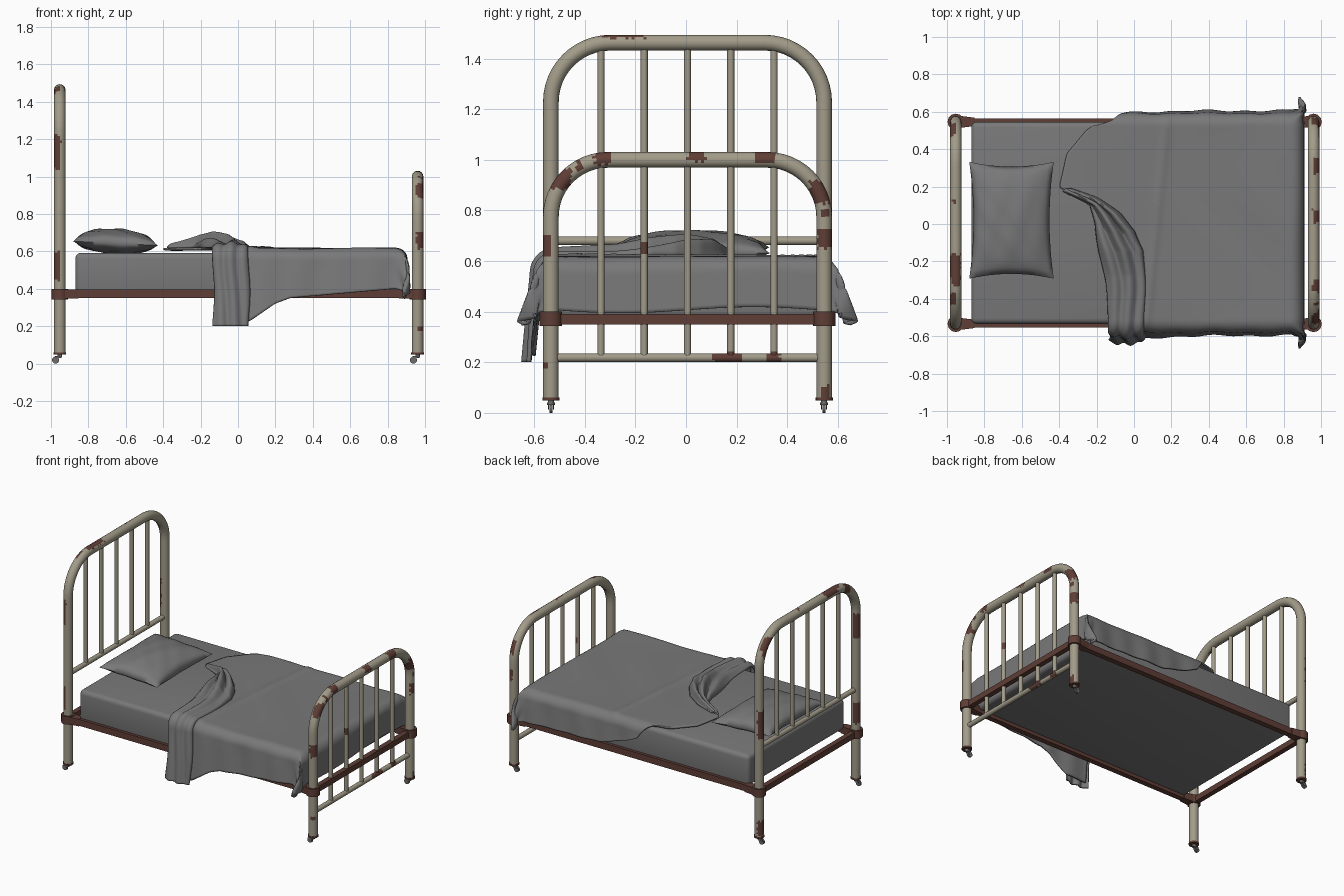
import bpy, bmesh, math, random
from mathutils import Vector

if "Cube" in bpy.data.objects:
    bpy.data.objects.remove(bpy.data.objects["Cube"])

random.seed(4)
CY = 0.006          # bed centre line in y
HEAD, FOOT = -0.953, 0.96
POST = 0.54         # half spacing of the posts


def mat(name, rgb):
    m = bpy.data.materials.new(name)
    m.diffuse_color = (*rgb, 1)
    m.use_nodes = True
    m.node_tree.nodes["Principled BSDF"].inputs["Base Color"].default_value = m.diffuse_color
    return m


CREAM = mat("cream paint", (0.36, 0.33, 0.25))
RUST = mat("rust brown", (0.115, 0.048, 0.037))
CLOTH = mat("grey cloth", (0.19, 0.19, 0.19))
METAL = mat("caster metal", (0.16, 0.15, 0.145))


def finish(name, bm, mats, angle=40):
    bmesh.ops.recalc_face_normals(bm, faces=bm.faces)
    me = bpy.data.meshes.new(name)
    bm.to_mesh(me)
    bm.free()
    ob = bpy.data.objects.new(name, me)
    bpy.context.collection.objects.link(ob)
    for m in mats:
        me.materials.append(m)
    bpy.ops.object.select_all(action='DESELECT')
    ob.select_set(True)
    bpy.context.view_layer.objects.active = ob
    bpy.ops.object.shade_smooth_by_angle(angle=math.radians(angle))
    return ob


def box(name, lo, hi, m, bevel=0.0, seg=1):
    bm = bmesh.new()
    bmesh.ops.create_cube(bm, size=1)
    for v in bm.verts:
        v.co = Vector([l + (c + 0.5) * (h - l) for c, l, h in zip(v.co, lo, hi)])
    if bevel:
        bmesh.ops.bevel(bm, geom=bm.edges[:], offset=bevel, segments=seg, profile=0.5, affect='EDGES')
    return finish(name, bm, [m])


def lerp(x, pts):
    if x <= pts[0][0]:
        return pts[0][1]
    for (x0, y0), (x1, y1) in zip(pts, pts[1:]):
        if x <= x1:
            return y0 + (y1 - y0) * (x - x0) / (x1 - x0)
    return pts[-1][1]


# Rust patches: centre and half size
PATCHES = [
    (-0.98, -0.54, 1.13, .03, .05, .09), (-0.98, -0.54, 0.52, .03, .05, .075), (-0.99, 0.53, 0.85, .03, .05, .10),
    (-0.96, -0.23, 1.49, .03, .07, .03), (-0.98, -0.40, 1.46, .03, .03, .05), (-0.97, 0.49, 1.37, .02, .05, .06),
    (-0.96, 0.12, 1.49, .01, .015, .02), (-0.99, 0.54, 0.12, .03, .05, .05), (-0.96, -0.27, 1.50, .05, .06, .02),
    (0.98, -0.33, 1.01, .025, .035, .03), (0.98, -0.49, 0.92, .03, .04, .04), (0.98, 0.04, 1.03, .025, .035, .035),
    (0.98, 0.31, 1.02, .025, .04, .035), (0.98, 0.53, 0.87, .03, .04, .045), (0.99, -0.55, 0.66, .035, .02, .045),
    (0.98, 0.55, 0.69, .03, .03, .04), (0.98, 0.55, 0.08, .03, .02, .03), (0.975, -0.165, 0.65, .02, .02, .025),
    (0.975, 0.165, 0.22, .015, .06, .02), (0.975, 0.345, 0.22, .015, .03, .02), (0.98, -0.54, 0.92, .02, .04, .03),
    (0.98, 0.55, 0.79, .02, .015, .01), (0.98, -0.42, 0.98, .03, .012, .02), (0.98, -0.56, 0.19, .02, .02, .01)]


# Painted tube swept along a path lying in a plane of constant x
def tube(name, x, path, r, sides=16, step=0.012):
    pts = [path[0]]
    for (y0, z0), (y1, z1) in zip(path, path[1:]):
        n = max(1, round(math.hypot(y1 - y0, z1 - z0) / step))
        pts += [(y0 + (y1 - y0) * i / n, z0 + (z1 - z0) * i / n) for i in range(1, n + 1)]
    bm = bmesh.new()
    rings = []
    for i, (y, z) in enumerate(pts):
        a, b = pts[max(i - 1, 0)], pts[min(i + 1, len(pts) - 1)]
        t = Vector((0, b[0] - a[0], b[1] - a[1])).normalized()
        n = Vector((0, -t.z, t.y))
        rings.append([bm.verts.new(Vector((x, y + CY, z)) + r * (n * math.cos(k) + Vector((1, 0, 0)) * math.sin(k)))
                      for k in [2 * math.pi * j / sides for j in range(sides)]])
    for A, B in zip(rings, rings[1:]):
        for j in range(sides):
            k = (j + 1) % sides
            bm.faces.new((A[j], A[k], B[k], B[j]))
    bm.faces.new(rings[0])
    bm.faces.new(rings[-1])
    for f in bm.faces:
        c = f.calc_center_median()
        e = 1 + random.uniform(-0.15, 0.1)
        if any(all(abs(c[k] - p[k]) < p[k + 3] * e for k in range(3)) for p in PATCHES):
            f.material_index = 1
    return finish(name, bm, [CREAM, RUST], 50)


# Head and foot boards: arched tube, cross rail and five bars
def board(name, x, top, rail_z, corner=0.225):
    arc = [(corner * math.sin(i * math.pi / 24), corner * math.cos(i * math.pi / 24)) for i in range(13)]
    half = [(POST - corner + s, top - corner + c) for s, c in arc] + [(POST, 0.055)]
    path = [(-y, z) for y, z in reversed(half)] + half
    tube(name + "_arch", x, path, 0.031)
    tube(name + "_cross_rail", x, [(-POST, rail_z), (POST, rail_z)], 0.017, 12)
    for i in range(-2, 3):
        tube(f"{name}_bar_{i + 3}", x, [(i * 0.171, rail_z), (i * 0.171, top)], 0.014, 12)


board("headboard", HEAD, 1.463, 0.68, 0.235)
board("footboard", FOOT, 1.0, 0.218)

# Frame rails
for s, n in ((-1, "front"), (1, "back")):
    y = CY + s * POST
    box(n + "_side_rail", (HEAD, y - 0.019, 0.35), (FOOT, y + 0.019, 0.395), RUST)
for x, n in ((HEAD, "head"), (FOOT, "foot")):
    box(n + "_end_rail", (x - 0.018, CY - POST, 0.35), (x + 0.018, CY + POST, 0.39), RUST)


def cyl(bm, c, r, h, axis='Z', seg=16, r2=None):
    g = bmesh.ops.create_cone(bm, cap_ends=True, segments=seg, radius1=r, radius2=r if r2 is None else r2, depth=h)
    for v in g['verts']:
        p = v.co.copy()
        if axis == 'Y':
            p = Vector((p.x, p.z, p.y))
        v.co = p + Vector(c)


# Corner brackets and casters
for x in (HEAD, FOOT):
    for s in (-1, 1):
        y = CY + s * POST
        d = 1 if x < 0 else -1
        bm = bmesh.new()
        cyl(bm, (x, y, 0.372), 0.044, 0.056, seg=12)
        g = bmesh.ops.create_cube(bm, size=1)
        for v in g['verts']:   # tapered lug along the side rail
            w = 0.07 if v.co.x * d < 0 else 0.045
            v.co = Vector((x + d * 0.05 + v.co.x * 0.1, y + v.co.y * w, 0.372 + v.co.z * 0.05))
        cyl(bm, (x, y, 0.054), 0.034, 0.012)
        finish("corner_bracket", bm, [RUST])
        bm = bmesh.new()
        cyl(bm, (x, y, 0.042), 0.012, 0.02)
        cyl(bm, (x - 0.022, y, 0.019), 0.019, 0.012, 'Y', 20)
        for k in (-1, 1):
            cyl(bm, (x - 0.018, y + k * 0.010, 0.026), 0.013, 0.004, 'Y', 12)
        cyl(bm, (x - 0.009, y, 0.036), 0.016, 0.010)
        finish("caster", bm, [METAL])

# Mattress
box("mattress", (-0.87, CY - 0.54, 0.372), (0.88, CY + 0.54, 0.592), CLOTH, 0.03, 4)


def sheet(name, nu, nv, fn, thick=0.012):
    bm = bmesh.new()
    g = [[bm.verts.new(fn(i / nu, j / nv)) for j in range(nv + 1)] for i in range(nu + 1)]
    for i in range(nu):
        for j in range(nv):
            bm.faces.new((g[i][j], g[i + 1][j], g[i + 1][j + 1], g[i][j + 1]))
    ob = finish(name, bm, [CLOTH], 75)
    m = ob.modifiers.new("thickness", 'SOLIDIFY')
    m.thickness, m.offset = thick, 0
    return ob


# Cloth falling over a rounded edge: d past the edge gives (outward, drop)
X0, Y0, R, TOP = 0.84, 0.52, 0.06, 0.612


def over(d, lift=0.0, flare=0.1):
    a = min(max(d, 0) / R, math.pi / 2)
    rest = max(0, d - R * math.pi / 2)
    return ((R + lift) * math.sin(a) + flare * rest, R - (R + lift) * math.cos(a) + rest)


FRONT = [(0.06, .42), (0.2, .325), (0.28, .295), (0.85, .245)]
BACK = [(-0.3, .04), (-0.1, .10), (0.05, .17), (0.25, .23), (0.85, .245)]
LEFT = [(-0.6, -.10), (-0.3, -.12), (0, -.17), (0.1, -.2), (0.19, -.4), (0.37, -.36), (0.5, -.25), (0.58, -.12), (0.75, -.03)]


# Main blanket with hanging sides, foot drop and bunched corners
def blanket(u, v):
    t = 2 * v - 1
    s = 1 if t > 0 else -1
    frac = max(0, (abs(t) - 0.6) / 0.4)
    y = s * min(abs(t) / 0.6, 1) * Y0
    left = lerp(y + s * frac * 0.22, LEFT)
    a = left + (1.08 - left) * u
    dy = frac * lerp(min(a, X0), BACK if s > 0 else FRONT)
    dx = max(0, a - X0)
    ox, zx = over(dx, flare=0.04)
    oy, zy = over(dy)
    pinch = min(dx, dy)
    drop = max(zx, zy) + 0.22 * pinch
    hang = min(1, max(dy, dx) / 0.15)
    wob = 0.007 * math.sin(a * 23 + 2 * s) * math.sin(a * 9 + 1) * hang * (dy > dx)
    ridge = 0.004 * math.sin(9 * a + 2 * math.sin(4 * y)) * math.sin(5 * y + 3 * a)
    crease = 0.008 * math.exp(-((a - 0.12 - 0.1 * y) / 0.02) ** 2) * (1 - hang)
    bunch = pinch * (0.26 + 0.12 * math.sin(45 * (dx - dy)))
    return (min(a, X0) + ox - 0.10 * pinch * math.cos(30 * dy), CY + y + s * (oy + wob + bunch),
            TOP - drop + (ridge + crease) * (1 - hang) + 0.012 * hang * math.sin(6 * y) * (dx > dy))


sheet("blanket", 90, 120, blanket)

FL = [(-0.55, -.125), (-0.3, -.155), (0, -.205), (0.1, -.24), (0.17, -.38)]
FR = [(-0.55, .055), (-0.15, .05), (-0.05, .005), (0.05, -.08), (0.13, -.2), (0.18, -.34)]
BULK = [(-0.55, .03), (-0.28, .045), (-0.15, .07), (0.0, .085), (0.1, .07), (0.18, .015)]


# Turned back part of the blanket, crumpled on top and hanging at the front
def fold(u, v):
    b = 0.18 - v * (0.18 + Y0 + 0.445)
    y = max(b, -Y0)
    d = max(0, -Y0 - b)
    l, r = lerp(y, FL), lerp(y, FR)
    bump = max(0, math.sin(math.pi * u)) ** 0.5
    wave = 0.72 + 0.28 * math.cos(15 * u + 5 * y + 1.5 * math.sin(7 * b))
    lift = 0.006 + lerp(y, BULK) * bump * wave
    oy, dz = over(d, lift)
    return (l + (r - l) * u + 0.006 * math.sin(14 * b), CY + y - oy, TOP - dz)


sheet("blanket_fold", 36, 110, fold)


# Pillow with pinched sides and pointed corners
def pillow_point(u, v, side):
    p, q = 2 * u - 1, 2 * v - 1
    x = 0.226 * p * (1 - 0.10 * (1 - q * q))
    y = 0.312 * q * (1 - 0.08 * (1 - p * p))
    full = max(0, (1 - p * p) * (1 - q * q)) ** 0.42
    puff = 0.078 * full if side > 0 else -0.055 * full
    puff += 0.004 * math.sin(9 * p + 3 * q) * math.cos(7 * q) * full
    return Vector((-0.655 + x, 0.02 + y, 0.643 + puff - 0.05 * x))


bm = bmesh.new()
N = 32
for side in (1, -1):
    g = [[bm.verts.new(pillow_point(i / N, j / N, side)) for j in range(N + 1)] for i in range(N + 1)]
    for i in range(N):
        for j in range(N):
            bm.faces.new((g[i][j], g[i + 1][j], g[i + 1][j + 1], g[i][j + 1]))
bmesh.ops.remove_doubles(bm, verts=bm.verts, dist=0.0005)
finish("pillow", bm, [CLOTH], 75)
